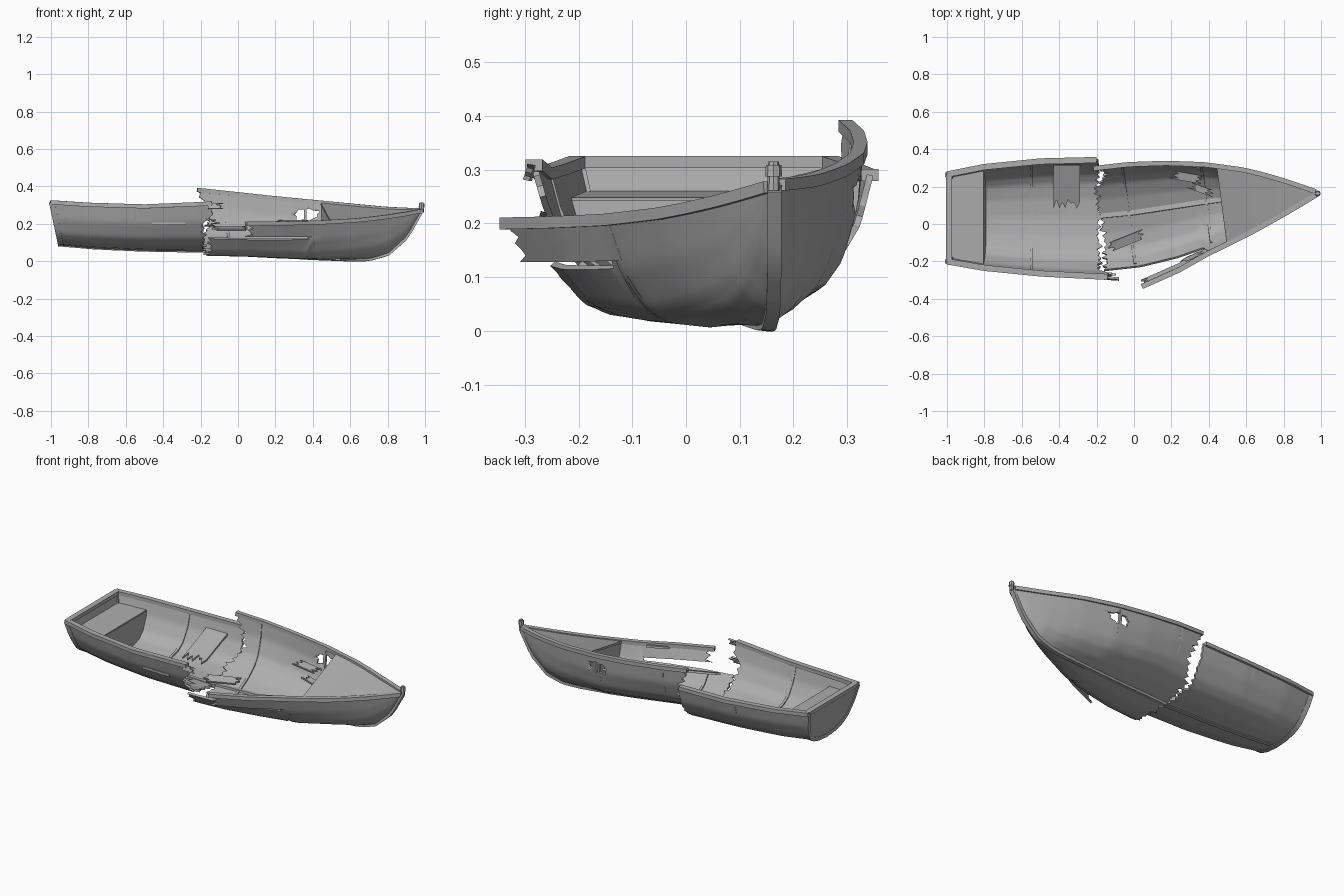
import bpy, bmesh, math, random
from mathutils import Vector, Euler

random.seed(4)
if "Cube" in bpy.data.objects:
    bpy.data.objects.remove(bpy.data.objects["Cube"])

wood = bpy.data.materials.new("weathered_grey")
wood.use_nodes = True
GREY = (0.42, 0.42, 0.42, 1)
wood.diffuse_color = GREY
wood.node_tree.nodes["Principled BSDF"].inputs["Base Color"].default_value = GREY

# Stations: x, left rim y z, right rim y z, keel y z
STERN = [(-1, .265, .315, -.2, .315, .035, .09), (-.8, .305, .302, -.235, .302, .035, .075),
         (-.5, .335, .29, -.265, .293, .035, .062), (-.1, .345, .29, -.285, .31, .035, .055)]
BOW = [(-.2, .295, .383, -.285, .21, .04, .055), (0, .318, .362, -.262, .2, .06, .05),
       (.2, .325, .34, -.212, .202, .09, .035), (.4, .318, .32, -.14, .207, .12, .022),
       (.6, .29, .3, -.045, .218, .145, .014), (.7, .265, .29, .007, .228, .155, .015),
       (.8, .235, .28, .06, .24, .162, .042), (.9, .2, .275, .115, .255, .165, .13),
       (.975, .172, .272, .158, .268, .165, .265)]
# Half section from keel to rim: t, spread, depth
SECTION = [(0, 0, 1), (.25, .32, .965), (.45, .6, .87), (.6, .76, .72), (.8, .92, .38), (1, 1, 0)]


def sample(rows, x):
    for a, b in zip(rows, rows[1:]):
        if x <= b[0] or b is rows[-1]:
            k = (x - a[0]) / (b[0] - a[0])
            return [p + (q - p) * k for p, q in zip(a, b)]


def hull_point(rows, x, t):
    """Point on a hull half; t runs from -1 (left rim) over the keel to 1 (right rim)."""
    _, ly, lz, ry, rz, ky, kz = sample(rows, x)
    _, s, d = sample(SECTION, abs(t))
    if rows is BOW:
        w = max(0, min(.5, (x - .4) * .9))
        s, d = s + (abs(t) - s) * w, d + (1 - abs(t) - d) * w
    s = math.copysign(s, -t)
    cy, cz = (ly + ry) / 2, (lz + rz) / 2
    y = cy + (ly - ry) / 2 * s + (ky - cy) * d
    z = cz + (lz - rz) / 2 * s + (kz - cz) * d
    if rows is BOW:
        x -= .13 * (y - ky)
    else:
        x += .05 * d * max(0, (-.7 - x) / .3)
    return Vector((x, y, z))


def finish(name, bm, thick=0, angle=30):
    bmesh.ops.remove_doubles(bm, verts=bm.verts, dist=.0002)
    bmesh.ops.recalc_face_normals(bm, faces=bm.faces)
    me = bpy.data.meshes.new(name)
    bm.to_mesh(me)
    bm.free()
    me.materials.append(wood)
    ob = bpy.data.objects.new(name, me)
    bpy.context.collection.objects.link(ob)
    bpy.ops.object.select_all(action='DESELECT')
    ob.select_set(True)
    bpy.context.view_layer.objects.active = ob
    if thick:
        mod = ob.modifiers.new("thickness", 'SOLIDIFY')
        mod.thickness, mod.offset = thick, 0
        bpy.ops.object.modifier_apply(modifier=mod.name)
    bpy.ops.object.shade_smooth_by_angle(angle=math.radians(angle))
    return ob


def sheet(name, f, nu, nv, thick=.012):
    bm = bmesh.new()
    g = [[bm.verts.new(f(i / nu, j / nv)) for j in range(nv + 1)] for i in range(nu + 1)]
    for i in range(nu):
        for j in range(nv):
            bm.faces.new((g[i][j], g[i + 1][j], g[i + 1][j + 1], g[i][j + 1]))
    return finish(name, bm, thick)


def beam(name, path, w, h, ref=(0, 0, 1)):
    """Rectangular bar swept along a path."""
    bm = bmesh.new()
    rings = []
    for i, p in enumerate(path):
        tan = (path[min(i + 1, len(path) - 1)] - path[max(i - 1, 0)]).normalized()
        side = tan.cross(Vector(ref)).normalized()
        up = side.cross(tan)
        rings.append([bm.verts.new(p + side * a * w / 2 + up * b * h / 2)
                      for a, b in ((-1, -1), (1, -1), (1, 1), (-1, 1))])
    for r, q in zip(rings, rings[1:]):
        for k in range(4):
            bm.faces.new((r[k], r[k - 1], q[k - 1], q[k]))
    bm.faces.new(rings[0])
    bm.faces.new(rings[-1])
    return finish(name, bm)


def across(rows, x0, x1, t):
    """Flat surface spanning the hull between two stations."""
    def f(u, v):
        x = x0 + (x1 - x0) * u
        return hull_point(rows, x, -t).lerp(hull_point(rows, x, t), v)
    return f


def bulkhead(rows, x, t):
    return lambda u, v: hull_point(rows, x, -t * (1 - u)).lerp(hull_point(rows, x, t * (1 - u)), v)


def plank(name, centre, length, width, rot, both=True, teeth=6, jag=.03):
    """Thin board along local x with splintered ends."""
    e = Euler([math.radians(a) for a in rot])
    bm = bmesh.new()
    rows = []
    for j in range(teeth + 1):
        y = (j / teeth - .5) * width
        cut = [random.uniform(0, jag) + (jag if j % 2 else 0) for _ in range(2)]
        ends = (-length / 2 + (cut[0] if both else 0), length / 2 - cut[1])
        row = []
        for x in ends:
            p = Vector((x, y, 0))
            p.rotate(e)
            row.append(bm.verts.new(p + Vector(centre)))
        rows.append(row)
    for a, b in zip(rows, rows[1:]):
        bm.faces.new((a[0], a[1], b[1], b[0]))
    return finish(name, bm, .012)


def run(rows, x0, x1, t, n=24):
    return [hull_point(rows, x0 + (x1 - x0) * i / n, t) for i in range(n + 1)]


# Hull shells with splintered break edges
NV = 48
teeth = [[random.uniform(-.012, .012) + (.012 if j % 2 else -.01) for j in range(NV + 1)] for _ in range(2)]


def stern_shell(u, v):
    t = 2 * v - 1
    jag = teeth[0][round(v * NV)] + (.05 if t > .8 else 0)
    if t < -.7:
        jag *= .3
    return hull_point(STERN, -1 + .81 * u + jag * u ** 10, t)


def bow_shell(u, v):
    x = -.18 + 1.155 * u
    t = -1 + v * (2 if x > .36 else 1.8)
    jag = teeth[1][round(v * NV)] + .07 * max(0, 1 - abs(t + .68) / .3)
    return hull_point(BOW, x + jag * (1 - u) ** 12, t)


sheet("stern_hull", stern_shell, 30, NV)
bow_hull = sheet("bow_hull", bow_shell, 40, NV)

# Ragged hole through the left bow planking
bm = bmesh.new()
ring = []
for k in range(14):
    a, r = math.tau * k / 14, random.uniform(.8, 1.15) if k % 2 else .75
    ring.append(bm.verts.new((.365 + .075 * r * math.cos(a), .2, .25 + .036 * r * math.sin(a))))
face = bm.faces.new(ring)
ext = bmesh.ops.extrude_face_region(bm, geom=[face])
bmesh.ops.translate(bm, vec=(0, .3, 0), verts=[v for v in ext["geom"] if isinstance(v, bmesh.types.BMVert)])
cutter = finish("hole_cutter", bm)
cutter.hide_render = True
mod = bow_hull.modifiers.new("hole", 'BOOLEAN')
mod.operation, mod.object, mod.solver = 'DIFFERENCE', cutter, 'EXACT'
bpy.context.view_layer.objects.active = bow_hull
bpy.ops.object.modifier_apply(modifier=mod.name)
bpy.data.objects.remove(cutter)


# Split upper strake, sprung outwards on the right of the bow
def sprung(x, t):
    return hull_point(BOW, x, t) + Vector((0, -.19 * max(0, .38 - x), 0))


sheet("sprung_strake", lambda u, v: sprung(.4 * u + .04 * (1 - u) * abs(math.sin(v * 7)), .83 + .17 * v), 12, 6)

# Rims
beam("stern_rim_left", run(STERN, -1, -.2, -1), .032, .022)
beam("stern_rim_right", run(STERN, -1, -.14, 1), .032, .022)
beam("stern_rim_back", [hull_point(STERN, -.99, t) for t in (-1, 1)], .032, .022)
beam("bow_rim_left", run(BOW, -.185, .972, -1), .026, .022)
beam("bow_rim_right", [sprung(i * .972 / 24, 1) for i in range(25)], .028, .022)

# Transom with raised frame
sheet("transom", bulkhead(STERN, -.995, 1), 16, 4, .02)
beam("transom_frame", [hull_point(STERN, -.995, -1 + i / 12) for i in range(25)], .022, .03, (1, 0, 0))

# Keels and stem post
beam("stern_keel", run(STERN, -.99, -.17, 0), .022, .022)
beam("bow_keel", run(BOW, -.18, .975, 0, 40), .026, .028, (-1, 0, 1))
bm = bmesh.new()
for z, r, h in ((.276, .012, .03), (.298, .016, .022), (.311, .011, .008)):
    c = bmesh.ops.create_cone(bm, cap_ends=True, segments=8, radius1=r, radius2=r * .9, depth=h)
    bmesh.ops.translate(bm, vec=(.982, .163, z), verts=c["verts"])
finish("stem_head", bm)

# Ribs along the inside
for name, rows, x in (("stern_rib", STERN, -.55), ("middle_rib", BOW, -.03), ("bow_rib", BOW, .385)):
    end = 22 if rows is BOW else 25
    beam(name, [hull_point(rows, x, -1 + i / 12) + Vector((0, 0, .005)) for i in range(end)], .016, .014, (1, 0, 0))

# Stern bench and bow deck with their bulkheads
sheet("stern_bench", across(STERN, -.985, -.812, .86), 4, 2)
sheet("bench_front", bulkhead(STERN, -.815, .86), 14, 2)
sheet("bow_deck", across(BOW, .465, .97, .99), 16, 2)
sheet("deck_bulkhead", bulkhead(BOW, .475, .98), 14, 2)

# Broken middle bench and loose boards
plank("broken_bench", (-.36, .2, .18), .25, .14, (0, 22, -90), both=False, teeth=9)
beam("bench_support", [Vector((-.46, -.245, .2)), Vector((-.28, -.25, .2))], .014, .014)
plank("loose_board", (-.045, -.09, .175), .22, .05, (20, 0, 22), teeth=4)
plank("bow_seat_remnant", (.29, .25, .21), .2, .045, (15, 0, -10), teeth=4)
plank("bow_seat_splinter", (.36, .185, .17), .16, .035, (10, 0, -20), teeth=4)
plank("rim_splinter", (-.11, -.292, .295), .1, .03, (75, 0, -4), both=False, teeth=4)
plank("hull_splinter", (-.14, -.27, .205), .09, .035, (70, 0, 0), teeth=4)
plank("strake_splinter", (.32, -.17, .2), .16, .02, (10, 0, 25), teeth=3)
